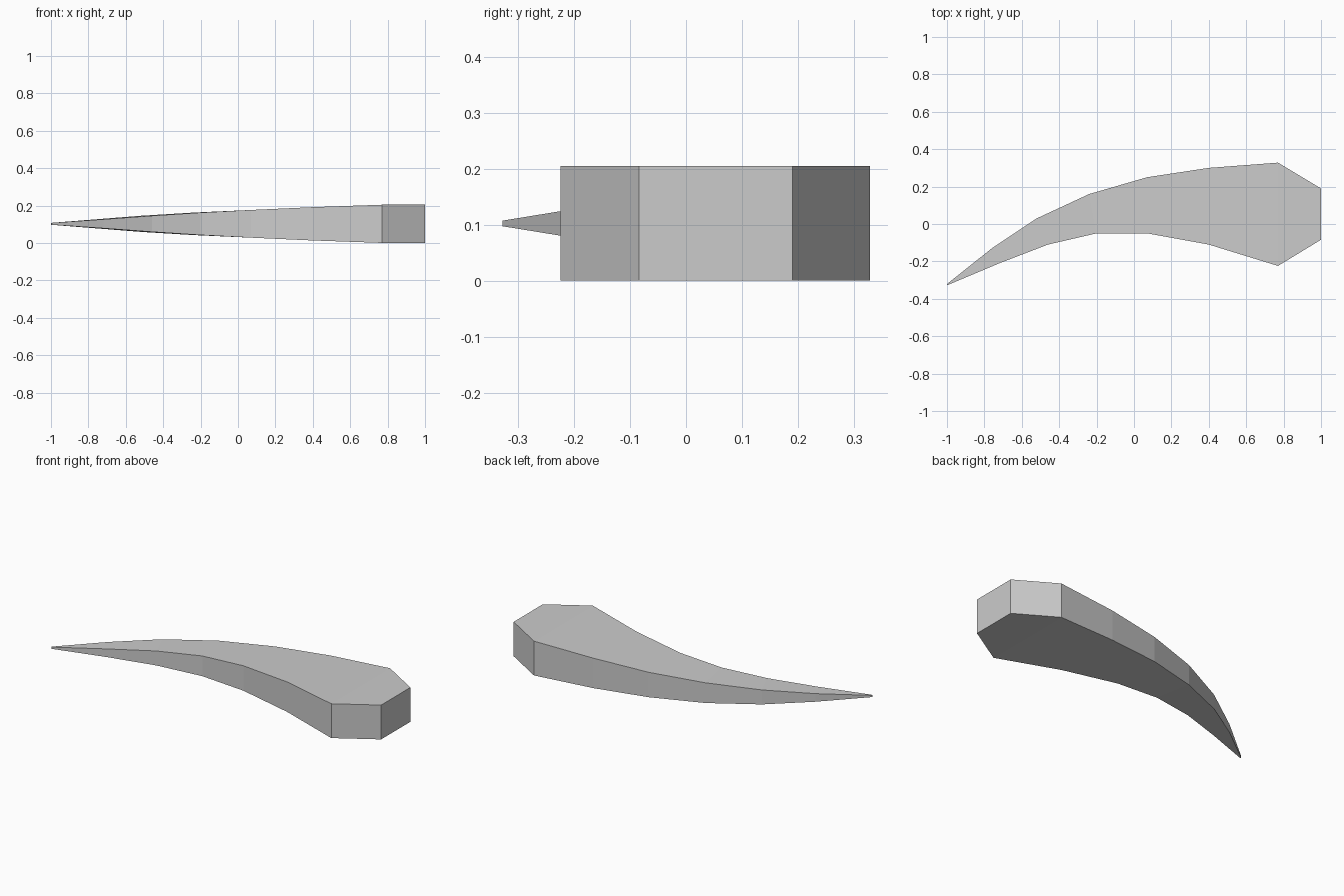
import bpy
import bmesh

cube = bpy.data.objects.get("Cube")
if cube:
    bpy.data.objects.remove(cube, do_unlink=True)

# Light grey material
grey = bpy.data.materials.new("light_grey")
grey.use_nodes = True
colour = (0.6, 0.6, 0.6, 1)
grey.diffuse_color = colour
grey.node_tree.nodes["Principled BSDF"].inputs["Base Color"].default_value = colour

# Cross-sections from tip to butt: back edge, front edge, half height
MID = 0.103
SECTIONS = [
    ((-1.0, -0.321), (-0.998, -0.327), 0.005),
    ((-0.76, -0.13), (-0.72, -0.21), 0.024),
    ((-0.52, 0.03), (-0.46, -0.11), 0.043),
    ((-0.24, 0.16), (-0.2, -0.05), 0.06),
    ((0.07, 0.25), (0.07, -0.05), 0.074),
    ((0.4, 0.3), (0.4, -0.11), 0.089),
    ((0.77, 0.328), (0.77, -0.224), 0.102),
    ((1.0, 0.19), (1.0, -0.084), 0.102),
]

# Tapered curved horn, lofted through the rectangular sections
bm = bmesh.new()
rings = []
for back, front, half in SECTIONS:
    rings.append([bm.verts.new((*p, MID + s * half))
                  for p, s in ((back, -1), (front, -1), (front, 1), (back, 1))])
for a, b in zip(rings, rings[1:]):
    for i in range(4):
        j = (i + 1) % 4
        bm.faces.new((a[i], a[j], b[j], b[i]))
bm.faces.new(rings[0])
bm.faces.new(rings[-1])
bmesh.ops.recalc_face_normals(bm, faces=bm.faces)

mesh = bpy.data.meshes.new("curved_horn")
bm.to_mesh(mesh)
bm.free()
mesh.materials.append(grey)
horn = bpy.data.objects.new("curved_horn", mesh)
bpy.context.collection.objects.link(horn)
